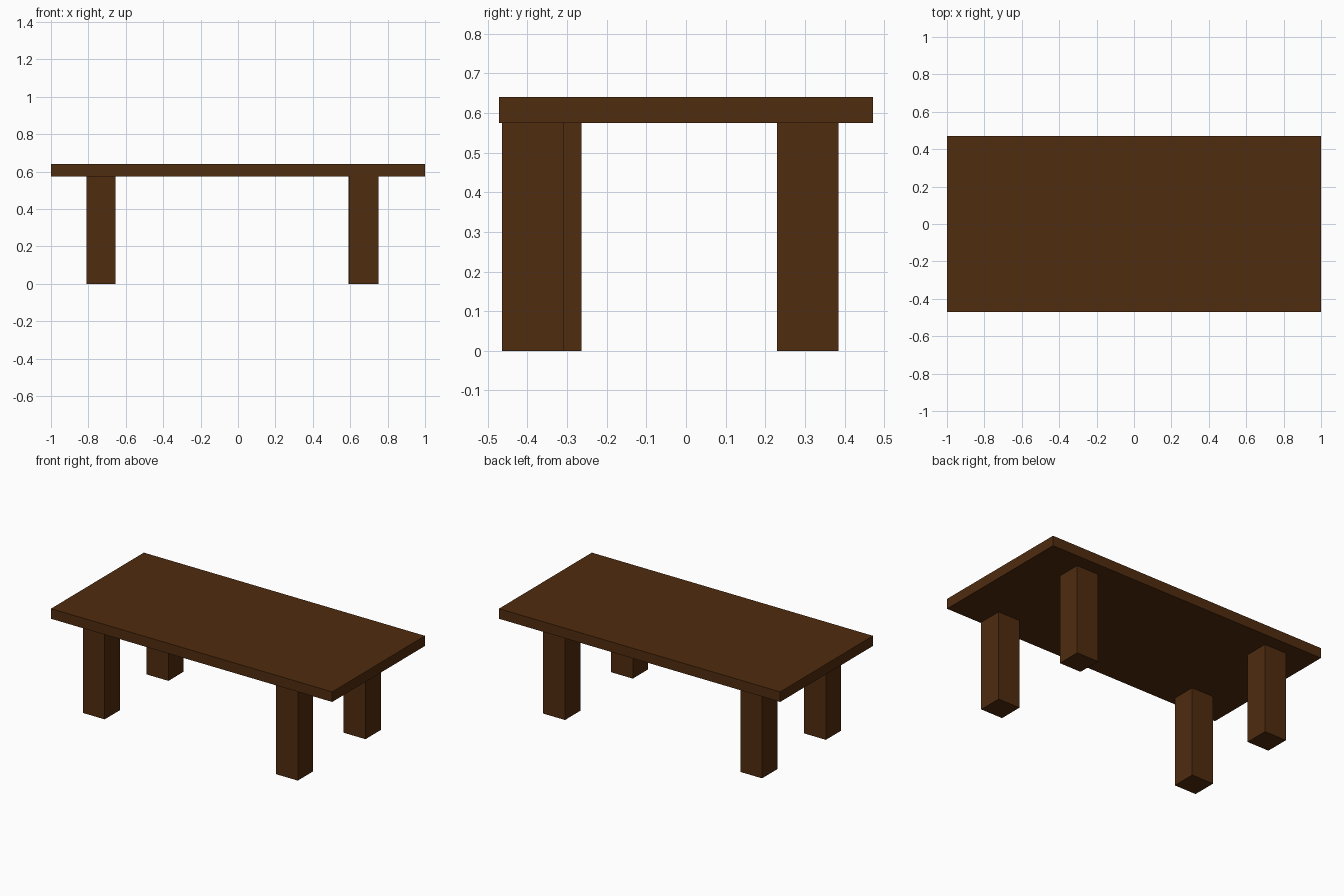
import bpy

cube = bpy.data.objects.get("Cube")
if cube:
    bpy.data.objects.remove(cube, do_unlink=True)

# Dark brown wood
wood = bpy.data.materials.new("dark_brown_wood")
wood.use_nodes = True
color = (0.080, 0.025, 0.0045, 1)
wood.diffuse_color = color
bsdf = next(n for n in wood.node_tree.nodes if n.type == 'BSDF_PRINCIPLED')
bsdf.inputs["Base Color"].default_value = color


def box(name, center, size):
    bpy.ops.mesh.primitive_cube_add(size=1, location=center)
    obj = bpy.context.object
    obj.name = name
    obj.scale = size
    bpy.ops.object.transform_apply(location=False, rotation=False, scale=True)
    obj.data.materials.append(wood)
    return obj


HEIGHT, LEG_HEIGHT, LEG_WIDTH = 0.64, 0.575, 0.155

# Table top
box("table_top", (0, 0, (HEIGHT + LEG_HEIGHT) / 2), (2, 0.943, HEIGHT - LEG_HEIGHT))

# Legs, each placed slightly unevenly under the top
legs = {
    "front_left_leg": (0.673, -0.387),
    "front_right_leg": (-0.733, -0.341),
    "back_left_leg": (0.669, 0.307),
    "back_right_leg": (-0.733, 0.307),
}
for name, (x, y) in legs.items():
    box(name, (x, y, LEG_HEIGHT / 2), (LEG_WIDTH, LEG_WIDTH, LEG_HEIGHT))
